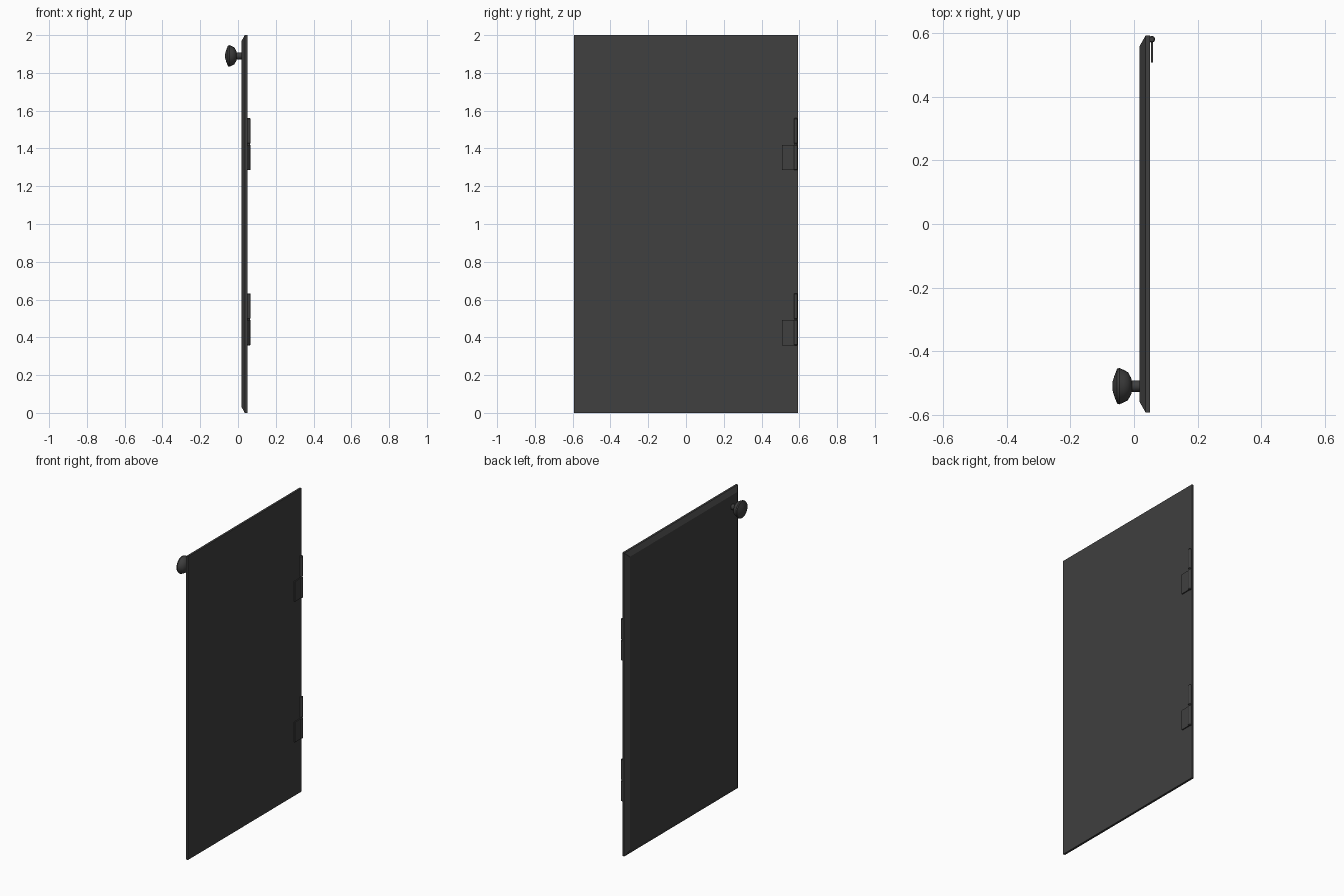
import bpy, bmesh, math

if "Cube" in bpy.data.objects:
    bpy.data.objects.remove(bpy.data.objects["Cube"])

dark = bpy.data.materials.new("dark_grey")
dark.diffuse_color = (0.05, 0.05, 0.05, 1)
dark.use_nodes = True
dark.node_tree.nodes["Principled BSDF"].inputs["Base Color"].default_value = dark.diffuse_color


def make(name, bm, smooth=True):
    bmesh.ops.recalc_face_normals(bm, faces=bm.faces)
    me = bpy.data.meshes.new(name)
    bm.to_mesh(me)
    bm.free()
    ob = bpy.data.objects.new(name, me)
    bpy.context.collection.objects.link(ob)
    me.materials.append(dark)
    if smooth:
        bpy.ops.object.select_all(action='DESELECT')
        ob.select_set(True)
        bpy.context.view_layer.objects.active = ob
        bpy.ops.object.shade_smooth_by_angle(angle=math.radians(35))
    return ob


def loft(bm, rings):
    # Skin between matching closed rings and cap both ends
    rings = [[bm.verts.new(p) for p in r] for r in rings]
    n = len(rings[0])
    for a, b in zip(rings, rings[1:]):
        for i in range(n):
            j = (i + 1) % n
            bm.faces.new((a[i], a[j], b[j], b[i]))
    bm.faces.new(rings[0])
    bm.faces.new(rings[-1])


def circle(r, n):
    return [(r * math.cos(2 * math.pi * i / n), r * math.sin(2 * math.pi * i / n)) for i in range(n)]


# Door panel with a chamfered outer face
def rect(x, inset):
    y, lo, hi = 0.592 - inset, inset, 2 - inset
    return [(x, -y, lo), (x, y, lo), (x, y, hi), (x, -y, hi)]


bm = bmesh.new()
loft(bm, [rect(0.05, 0), rect(0.036, 0), rect(0.018, 0.032)])
make("door_panel", bm, smooth=False)

# Turned knob: (x, radius) profile revolved about the x axis
profile = [(0.02, 0.018), (-0.007, 0.018), (-0.009, 0.026), (-0.019, 0.044),
           (-0.032, 0.051), (-0.046, 0.057), (-0.053, 0.055), (-0.062, 0.032), (-0.068, 0.012)]
bm = bmesh.new()
loft(bm, [[(x, -0.51 + a, 1.89 + b) for a, b in circle(r, 20)] for x, r in profile])
make("knob", bm)


# Hinges: two stacked barrels joined by a pin, with a leaf on the lower barrel
def barrel(name, z0, z1, r):
    c, n = 0.003, 16
    levels = [(z0, r - c), (z0 + c, r), (z1 - c, r), (z1, r - c)]
    bm = bmesh.new()
    loft(bm, [[(0.056 + a, 0.581 + b, z) for a, b in circle(q, n)] for z, q in levels])
    make(name, bm)


for tag, z in (("lower", 0.358), ("upper", 1.285)):
    barrel(tag + "_hinge_barrel", z, z + 0.134, 0.0105)
    barrel(tag + "_hinge_socket", z + 0.14, z + 0.275, 0.0105)
    barrel(tag + "_hinge_pin", z + 0.02, z + 0.25, 0.007)
    bm = bmesh.new()
    loft(bm, [[(x, y, h) for y, h in ((0.508, z), (0.582, z), (0.582, z + 0.133), (0.508, z + 0.133))]
              for x in (0.053, 0.06)])
    make(tag + "_hinge_leaf", bm, smooth=False)
